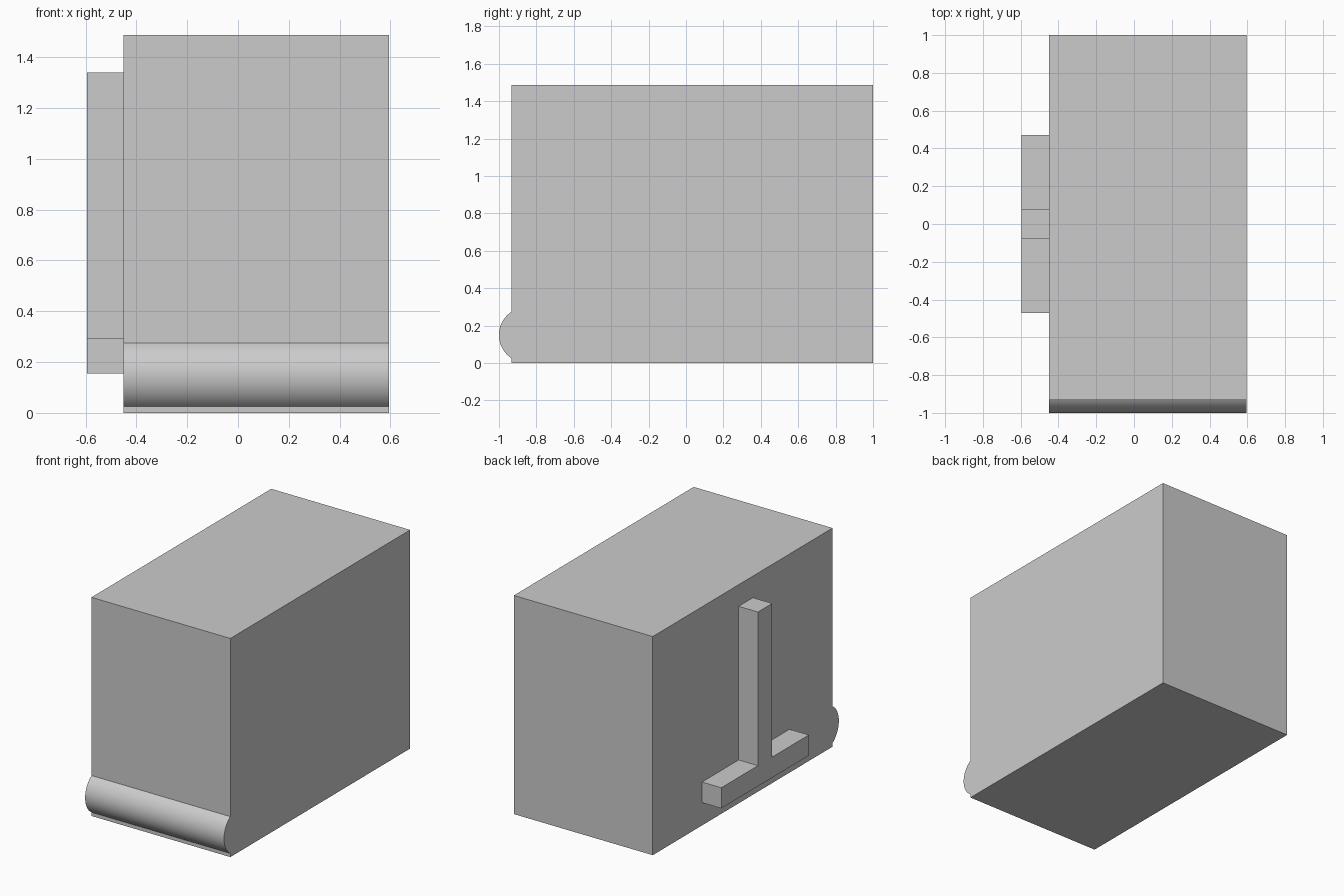
import bpy
import bmesh
import math
from mathutils import Vector

cube = bpy.data.objects.get("Cube")
if cube:
    bpy.data.objects.remove(cube, do_unlink=True)

# Single plain grey for everything
grey = bpy.data.materials.new("plain_grey")
grey.use_nodes = True
colour = (0.6, 0.6, 0.6, 1)
grey.diffuse_color = colour
grey.node_tree.nodes["Principled BSDF"].inputs["Base Color"].default_value = colour


def extrude_profile(name, profile, x0, x1):
    """Solid made by sweeping a (y, z) profile along x."""
    bm = bmesh.new()
    face = bm.faces.new([bm.verts.new((x0, y, z)) for y, z in profile])
    swept = bmesh.ops.extrude_face_region(bm, geom=[face])["geom"]
    moved = [v for v in swept if isinstance(v, bmesh.types.BMVert)]
    bmesh.ops.translate(bm, verts=moved, vec=Vector((x1 - x0, 0, 0)))
    bmesh.ops.recalc_face_normals(bm, faces=bm.faces)
    mesh = bpy.data.meshes.new(name)
    bm.to_mesh(mesh)
    bm.free()
    mesh.materials.append(grey)
    obj = bpy.data.objects.new(name, mesh)
    bpy.context.collection.objects.link(obj)
    return obj


LEFT, RIGHT, OUTER = 0.595, -0.45, -0.595
FRONT, BACK, TOP = -0.932, 1.0, 1.487

# Body with a rounded roll bulging from the lower front edge
centre_z, half_chord, depth = 0.15, 0.125, 1 + FRONT
radius = (half_chord ** 2 + depth ** 2) / (2 * depth)
centre_y = -1 + radius
sweep = math.asin(half_chord / radius)
steps = 32
arc = []
for i in range(steps + 1):
    a = sweep * (1 - 2 * i / steps)
    arc.append((centre_y - radius * math.cos(a), centre_z + radius * math.sin(a)))
body = extrude_profile(
    "body", [(FRONT, 0), (BACK, 0), (BACK, TOP), (FRONT, TOP)] + arc, RIGHT, LEFT)

# Raised upside-down T on the right side
half = [(0.47, 0.155), (0.47, 0.295), (0.077, 0.295), (0.077, 1.34)]
mirrored = [(-y, z) for y, z in reversed(half)]
extrude_profile("side_bracket", half + mirrored, OUTER, RIGHT)

# Smooth only the curved roll
bpy.ops.object.select_all(action="DESELECT")
body.select_set(True)
bpy.context.view_layer.objects.active = body
bpy.ops.object.shade_smooth_by_angle(angle=math.radians(20))
